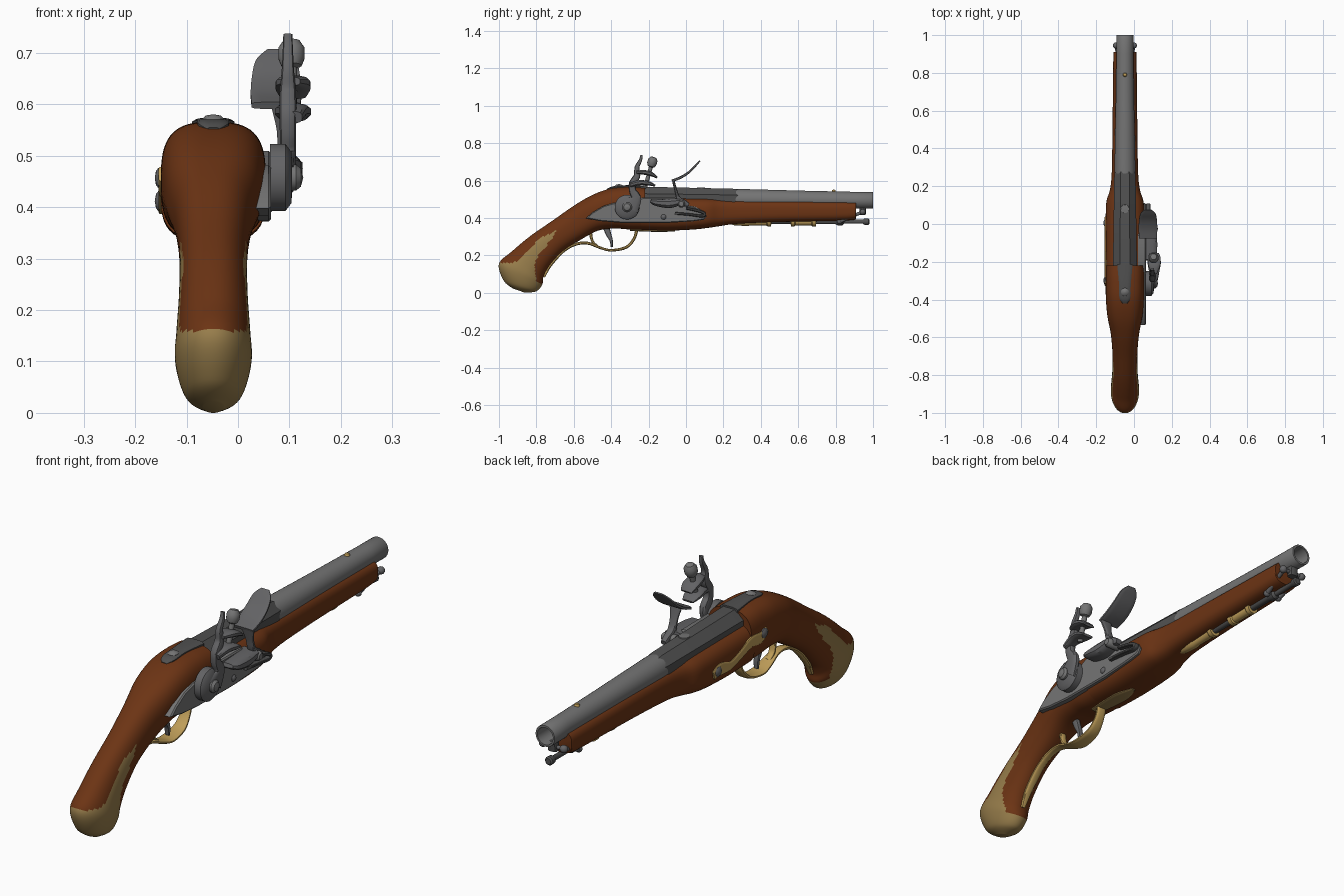
import bpy, bmesh, math
from mathutils import Vector

CX = -0.048  # centre plane of the stock and barrel


def material(name, c):
    m = bpy.data.materials.new(name)
    m.diffuse_color = (*c, 1)
    return m


WOOD = material("walnut wood", (0.150, 0.034, 0.007))
BRASS = material("aged brass", (0.31, 0.205, 0.07))
BRIGHT = material("bright brass", (0.52, 0.34, 0.10))
LIGHT = material("light steel", (0.175, 0.175, 0.175))
MID = material("lock steel", (0.125, 0.125, 0.13))
DARK = material("dark steel", (0.08, 0.08, 0.08))


def finish(name, bm, mat, angle=35):
    bmesh.ops.remove_doubles(bm, verts=bm.verts, dist=1e-5)
    bmesh.ops.recalc_face_normals(bm, faces=bm.faces)
    me = bpy.data.meshes.new(name)
    bm.to_mesh(me)
    bm.free()
    me.materials.append(mat)
    ob = bpy.data.objects.new(name, me)
    bpy.context.collection.objects.link(ob)
    bpy.ops.object.select_all(action='DESELECT')
    ob.select_set(True)
    bpy.context.view_layer.objects.active = ob
    bpy.ops.object.shade_smooth_by_angle(angle=math.radians(angle))
    return ob


def skin(bm, rings):
    vs = [[bm.verts.new(p) for p in r] for r in rings]
    n = len(vs[0])
    for a, b in zip(vs, vs[1:]):
        for i in range(n):
            bm.faces.new((a[i], a[(i + 1) % n], b[(i + 1) % n], b[i]))
    bm.faces.new(vs[0])
    bm.faces.new(vs[-1])


def spline(pts, sub):
    out = []
    for i in range(len(pts) - 1):
        p0, p1, p2, p3 = pts[max(i - 1, 0)], pts[i], pts[i + 1], pts[min(i + 2, len(pts) - 1)]
        for k in range(sub):
            t = k / sub
            out.append([0.5 * (2 * b + (c - a) * t + (2 * a - 5 * b + 4 * c - d) * t * t
                               + (3 * b - a - 3 * c + d) * t ** 3)
                        for a, b, c, d in zip(p0, p1, p2, p3)])
    return out + [list(pts[-1])]


def power(v, n):
    return math.copysign(abs(v) ** (2 / n), v)


def loft(name, stations, mat, x=CX, n=2.0, seg=16, sub=5):
    """Rounded sections between an upper (y, z), a lower (y, z) and a half width."""
    rings = []
    for s in spline(stations, sub):
        y1, z1, y2, z2, hw = s[:5]
        e = s[5] if len(s) > 5 else n
        ring = []
        for i in range(seg):
            a = 2 * math.pi * (i + 0.5) / seg
            v = power(math.cos(a), e) / 2
            ring.append((x + hw * power(math.sin(a), e),
                         (y1 + y2) / 2 + (y1 - y2) * v, (z1 + z2) / 2 + (z1 - z2) * v))
        rings.append(ring)
    bm = bmesh.new()
    skin(bm, rings)
    return finish(name, bm, mat)


def ribbon(name, path, mat, x=CX, n=3.0, sub=5, seg=12):
    """Bar along a path of (y, z, half thickness, half width) in the side plane."""
    st, p = [], spline(path, sub)
    for i, (y, z, t, w) in enumerate(p):
        a, b = p[max(i - 1, 0)], p[min(i + 1, len(p) - 1)]
        d = Vector((b[0] - a[0], b[1] - a[1])).normalized()
        st.append((y - d.y * t, z + d.x * t, y + d.y * t, z - d.x * t, w))
    return loft(name, st, mat, x, n, seg, 1)


def lathe(name, origin, axis, profile, mat, n=20):
    q = Vector((0, 0, 1)).rotation_difference(Vector(axis).normalized())
    rings = [[Vector(origin) + q @ Vector((r * math.cos(a), r * math.sin(a), h))
              for a in [2 * math.pi * (i + 0.5) / n for i in range(n)]]
             for h, r in [(h, max(r, 0.0003)) for h, r in profile]]
    bm = bmesh.new()
    skin(bm, rings)
    return finish(name, bm, mat)


def plate(name, outline, x0, x1, mat, bevel=0.005):
    bm = bmesh.new()
    f = bm.faces.new([bm.verts.new((x0, y, z)) for y, z in outline])
    r = bmesh.ops.extrude_face_region(bm, geom=[f])
    bmesh.ops.translate(bm, vec=(x1 - x0, 0, 0),
                        verts=[v for v in r['geom'] if isinstance(v, bmesh.types.BMVert)])
    rim = [e for e in bm.edges if all(abs(v.co.x - x1) < 1e-6 for v in e.verts)]
    bmesh.ops.bevel(bm, geom=rim, offset=bevel, segments=1, affect='EDGES')
    return finish(name, bm, mat)


def dome(r, h):
    return [(-0.01, r), (h * 0.4, r), (h * 0.8, r * 0.7), (h, 0)]


def ball(r):
    return [(-r * math.cos(k * math.pi / 8), r * math.sin(k * math.pi / 8)) for k in range(9)]


def inside(y, z, poly):
    hit = False
    for (a, b), (c, d) in zip(poly, poly[1:] + poly[:1]):
        if (b > z) != (d > z) and y < (c - a) * (z - b) / (d - b) + a:
            hit = not hit
    return hit


# Grip and breech of the stock, with the butt cap coloured in
grip = loft("grip_stock", [
    (-0.925, 0.022, -0.86, 0.0, 0.02, 2), (-0.975, 0.065, -0.80, 0.008, 0.055, 2),
    (-1.0, 0.155, -0.768, 0.045, 0.074, 2.1), (-0.93, 0.222, -0.762, 0.085, 0.072, 2.2),
    (-0.83, 0.305, -0.733, 0.14, 0.067, 2.3), (-0.71, 0.388, -0.66, 0.22, 0.066, 2.3),
    (-0.60, 0.465, -0.56, 0.285, 0.075, 2.4), (-0.50, 0.523, -0.47, 0.332, 0.093, 2.6),
    (-0.40, 0.558, -0.38, 0.343, 0.101, 2.8), (-0.30, 0.566, -0.30, 0.338, 0.102, 3),
    (-0.22, 0.562, -0.22, 0.336, 0.102, 3)], WOOD, seg=64, sub=9)
grip.data.materials.append(BRASS)
CAP = [(-1.1, 0.16), (-0.92, 0.16), (-0.86, 0.205), (-0.78, 0.295), (-0.69, 0.333),
       (-0.73, 0.27), (-0.785, 0.21), (-0.81, 0.15), (-0.80, 0.06), (-0.74, 0.03), (-0.74, -0.1), (-1.1, -0.1)]
for f in grip.data.polygons:
    f.material_index = int(inside(f.center.y, f.center.z, CAP))

# Fore stock under the barrel
fore = [(-0.24, 0.515, 0.336, 0.102, 3), (-0.1, 0.512, 0.332, 0.102, 3), (0.04, 0.508, 0.338, 0.102, 3),
        (0.12, 0.506, 0.347, 0.098, 3), (0.18, 0.503, 0.356, 0.08, 3), (0.27, 0.50, 0.368, 0.07, 3),
        (0.5, 0.496, 0.378, 0.066, 3), (0.86, 0.488, 0.386, 0.062, 3), (0.91, 0.486, 0.40, 0.060, 3)]
loft("fore_stock", [(y, t, y, b, w, e) for y, t, b, w, e in fore], WOOD, seg=40, sub=4)

# Barrel: eight-sided breech, round front with an open bore
AX = (0, 1, -0.0075)
lathe("barrel_breech", (CX, -0.22, 0.503), AX, [(0, 0), (0, 0.069), (0.48, 0.061), (0.50, 0.056)], DARK, 8)
lathe("barrel_front", (CX, -0.22, 0.503), AX,
      [(0.48, 0.055), (0.50, 0.056), (0.85, 0.049), (1.12, 0.045), (1.218, 0.045), (1.22, 0.044),
       (1.22, 0.036), (1.10, 0.034), (1.10, 0)], LIGHT, 32)
lathe("breech_mark", (CX, 0.08, 0.558), (0, -0.02, 1), [(-0.004, 0.024), (0.005, 0.022), (0.006, 0)], LIGHT)
lathe("front_sight", (CX, 0.79, 0.54), (0, 0, 1), dome(0.011, 0.012), BRIGHT, 12)

# Barrel tang and its screw
ribbon("barrel_tang", [(-0.42, 0.550, 0.006, 0.012), (-0.39, 0.559, 0.010, 0.03),
                       (-0.32, 0.565, 0.010, 0.032), (-0.215, 0.562, 0.012, 0.042)], DARK)
lathe("tang_screw", (CX, -0.36, 0.567), (0, -0.08, 1), dome(0.021, 0.014), LIGHT)

# Lock plate on the right
plate("lock_plate", [(-0.535, 0.398), (-0.50, 0.43), (-0.44, 0.465), (-0.38, 0.482), (-0.28, 0.485),
                     (-0.23, 0.51), (-0.06, 0.508), (-0.03, 0.475), (0.05, 0.46), (0.095, 0.435), (0.11, 0.41),
                     (0.095, 0.39), (0.04, 0.382), (-0.12, 0.372), (-0.35, 0.374), (-0.46, 0.383)],
      0.02, 0.064, LIGHT)
lathe("plate_screw", (0.06, -0.12, 0.405), (1, 0, 0), dome(0.014, 0.012), MID)

# Cock: hub, curved neck, spur, jaws and jaw screw
lathe("cock_hub", (0.062, -0.315, 0.458), (1, 0, 0), [(0, 0.066), (0.03, 0.066), (0.042, 0.05), (0.045, 0)], MID, 28)
lathe("cock_screw", (0.103, -0.315, 0.458), (1, 0, 0), dome(0.026, 0.024), LIGHT)
ribbon("cock_neck", [(-0.30, 0.455, 0.05, 0.014), (-0.268, 0.505, 0.03, 0.016), (-0.285, 0.545, 0.02, 0.016),
                     (-0.285, 0.585, 0.02, 0.017), (-0.262, 0.625, 0.018, 0.016), (-0.262, 0.67, 0.013, 0.012),
                     (-0.243, 0.71, 0.009, 0.01), (-0.238, 0.737, 0.006, 0.009)], MID, x=0.097)
ribbon("cock_arm", [(-0.30, 0.575, 0.012, 0.018), (-0.25, 0.588, 0.014, 0.028), (-0.20, 0.585, 0.012, 0.036),
                    (-0.165, 0.572, 0.005, 0.025)], MID, x=0.107)
ribbon("upper_jaw", [(-0.265, 0.645, 0.008, 0.014), (-0.22, 0.643, 0.013, 0.032), (-0.18, 0.632, 0.011, 0.034),
                     (-0.155, 0.615, 0.005, 0.025)], MID, x=0.107)
JAW = (0, 0.27, 0.96)
lathe("jaw_screw", (0.104, -0.218, 0.565), JAW,
      [(0, 0.011), (0.11, 0.011), (0.115, 0.02), (0.13, 0.026), (0.15, 0.026), (0.165, 0.016), (0.168, 0)], LIGHT)

# Flash pan, frizzen, its foot and spring
ribbon("flash_pan", [(-0.19, 0.49, 0.008, 0.03), (-0.16, 0.482, 0.018, 0.042), (-0.09, 0.478, 0.026, 0.044),
                     (-0.03, 0.487, 0.018, 0.04)], MID, x=0.08)
ribbon("frizzen_face", [(0.075, 0.706, 0.003, 0.018), (0.055, 0.684, 0.005, 0.04), (0.02, 0.648, 0.006, 0.048),
                        (-0.025, 0.618, 0.007, 0.05), (-0.075, 0.598, 0.007, 0.048)], MID, x=0.074, n=5)
ribbon("frizzen_stem", [(-0.068, 0.60, 0.007, 0.03), (-0.055, 0.55, 0.008, 0.018), (-0.04, 0.505, 0.012, 0.017),
                        (-0.01, 0.48, 0.017, 0.015), (0.015, 0.47, 0.01, 0.013)], MID, x=0.093)
lathe("frizzen_screw", (0.06, -0.025, 0.475), (1, 0, 0), [(0, 0.02), (0.055, 0.02), (0.065, 0.013), (0.066, 0)], LIGHT)
ribbon("frizzen_spring", [(-0.06, 0.425, 0.007, 0.01), (0.02, 0.418, 0.007, 0.012), (0.085, 0.41, 0.008, 0.012),
                          (0.10, 0.422, 0.008, 0.012), (0.07, 0.437, 0.008, 0.012), (0.0, 0.452, 0.007, 0.012)],
       DARK, x=0.075)

# Brass side plate on the left with two screws
ribbon("side_plate", [(0.035, 0.405, 0.018, 0.006), (-0.01, 0.415, 0.026, 0.006), (-0.08, 0.405, 0.018, 0.006),
                      (-0.15, 0.425, 0.018, 0.006), (-0.22, 0.45, 0.022, 0.006), (-0.28, 0.445, 0.024, 0.006),
                      (-0.32, 0.465, 0.016, 0.006)], BRIGHT, x=-0.149, n=4)
for y, z in ((0.005, 0.412), (-0.30, 0.457)):
    lathe("side_plate_screw", (-0.15, y, z), (-1, 0, 0), dome(0.02, 0.012), MID)

# Trigger guard, its grip strap, front plate and trigger
ribbon("trigger_guard", [(-0.262, 0.345, 0.009, 0.022), (-0.277, 0.29, 0.008, 0.022), (-0.32, 0.243, 0.008, 0.028),
                         (-0.40, 0.227, 0.007, 0.033), (-0.46, 0.241, 0.007, 0.028), (-0.52, 0.264, 0.008, 0.02),
                         (-0.58, 0.262, 0.008, 0.017), (-0.65, 0.233, 0.008, 0.016)], BRIGHT)
ribbon("guard_curl", [(-0.475, 0.250, 0.006, 0.012), (-0.50, 0.275, 0.007, 0.014), (-0.51, 0.315, 0.009, 0.014)], BRIGHT)
ribbon("guard_strap", [(-0.60, 0.258, 0.008, 0.015), (-0.66, 0.22, 0.009, 0.017), (-0.725, 0.148, 0.009, 0.016),
                       (-0.76, 0.085, 0.007, 0.009)], BRIGHT)
ribbon("guard_front_plate", [(-0.30, 0.338, 0.007, 0.022), (-0.22, 0.334, 0.007, 0.03), (-0.13, 0.332, 0.007, 0.032),
                             (-0.06, 0.333, 0.005, 0.008)], BRASS)
ribbon("trigger", [(-0.43, 0.36, 0.018, 0.009), (-0.415, 0.315, 0.015, 0.011), (-0.40, 0.28, 0.009, 0.012),
                   (-0.397, 0.245, 0.006, 0.010)], MID)

# Ramrod and its two brass pipes
ROD = 0.380
lathe("ramrod", (CX, 0, ROD), (0, 1, 0), [(0.3, 0.014), (0.8, 0.014), (0.81, 0.02), (0.835, 0.02), (0.845, 0.011),
                                          (0.945, 0.011), (0.955, 0.017), (0.975, 0.018), (0.98, 0.012)], DARK)
lathe("rear_pipe", (CX, 0, ROD), (0, 1, 0), [(0.20, 0.003), (0.26, 0.02), (0.33, 0.024), (0.34, 0.021), (0.43, 0.021),
                                             (0.435, 0.025), (0.455, 0.025), (0.456, 0.014)], BRIGHT)
lathe("front_pipe", (CX, 0, ROD), (0, 1, 0), [(0.56, 0.014), (0.561, 0.025), (0.58, 0.025), (0.585, 0.02), (0.67, 0.02),
                                              (0.675, 0.025), (0.695, 0.025), (0.696, 0.014)], BRIGHT)

# Swivel link joining the ramrod to a lug under the muzzle
ribbon("muzzle_lug", [(0.945, 0.46, 0.02, 0.02), (0.945, 0.415, 0.016, 0.02)], DARK, sub=1)
for name, y, z, w in (("swivel_pin", 0.945, 0.432, 0.052), ("rod_pin", 0.82, ROD, 0.034)):
    lathe(name, (CX - w, y, z), (1, 0, 0), [(0, 0.008), (2 * w, 0.008)], MID, 12)
for s in (-1, 1):
    lathe("swivel_knob", (CX + s * 0.048, 0.945, 0.432), (1, 0, 0), ball(0.016), MID, 14)
    a, b = Vector((CX + s * 0.046, 0.945, 0.432)), Vector((CX + s * 0.03, 0.82, ROD))
    L = (b - a).length
    lathe("swivel_arm", a, b - a, [(0, 0.01), (L * 0.5, 0.007), (L, 0.011)], MID, 12)
    lathe("rod_knob", b, (1, 0, 0), ball(0.014), MID, 14)
